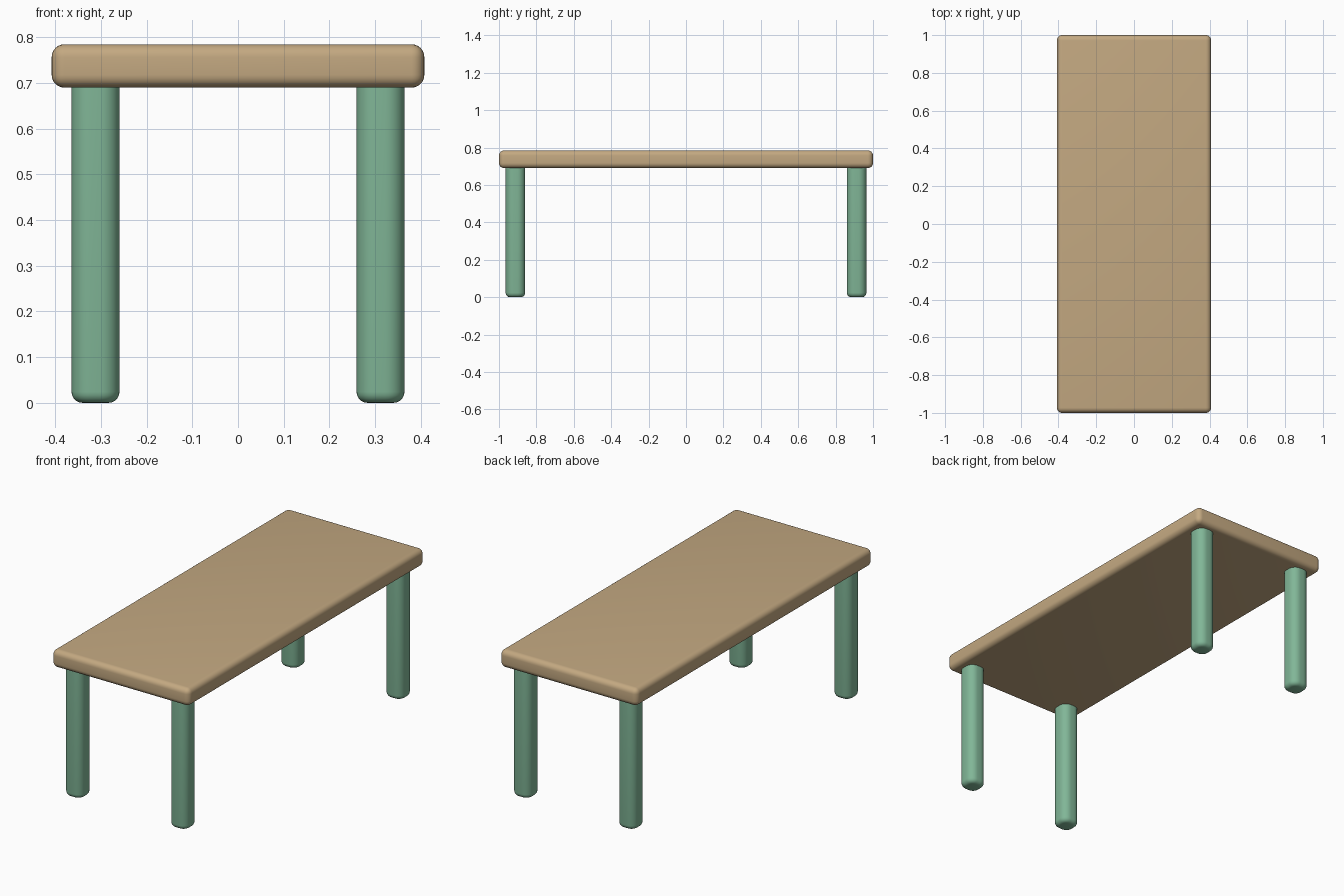
import bpy, bmesh

if "Cube" in bpy.data.objects:
    bpy.data.objects.remove(bpy.data.objects["Cube"])


def material(name, rgb):
    m = bpy.data.materials.new(name)
    m.diffuse_color = (*[(c / 255) ** 2.2 for c in rgb], 1)
    m.use_nodes = True
    m.node_tree.nodes["Principled BSDF"].inputs["Base Color"].default_value = m.diffuse_color
    return m


def box(name, lo, hi, mat, bevels):
    """Box from corner lo to hi; bevels = list of (edge test, radius, segments)."""
    bm = bmesh.new()
    bmesh.ops.create_cube(bm, size=1)
    for v in bm.verts:
        for i in range(3):
            v.co[i] = hi[i] if v.co[i] > 0 else lo[i]
    for test, radius, segs in bevels:
        edges = [e for e in bm.edges if test(e.verts[0].co, e.verts[1].co)]
        bmesh.ops.bevel(bm, geom=edges, offset=radius, segments=segs,
                        profile=0.5, affect='EDGES', clamp_overlap=True)
    mesh = bpy.data.meshes.new(name)
    bm.to_mesh(mesh)
    bm.free()
    mesh.materials.append(mat)
    ob = bpy.data.objects.new(name, mesh)
    bpy.context.collection.objects.link(ob)
    bpy.ops.object.select_all(action='DESELECT')
    ob.select_set(True)
    bpy.context.view_layer.objects.active = ob
    bpy.ops.object.shade_smooth_by_angle(angle=0.6)
    return ob


tan = material("tan_wood", (194, 167, 128))
green = material("sage_green", (128, 181, 150))

# Table top: slab with all edges rounded
box("table_top", (-0.408, -1, 0.69), (0.408, 1, 0.785), tan,
    [(lambda a, b: True, 0.028, 6)])

# Legs: softly squared posts with rounded feet
H = 0.0525
for side, x in (("left", -0.312), ("right", 0.312)):
    for end, y in (("front", -0.912), ("back", 0.912)):
        box(f"{end}_{side}_leg", (x - H, y - H, 0), (x + H, y + H, 0.71), green,
            [(lambda a, b: abs(a.z - b.z) > 0.5, 0.042, 8),
             (lambda a, b: a.z < 1e-5 and b.z < 1e-5, 0.024, 5)])
